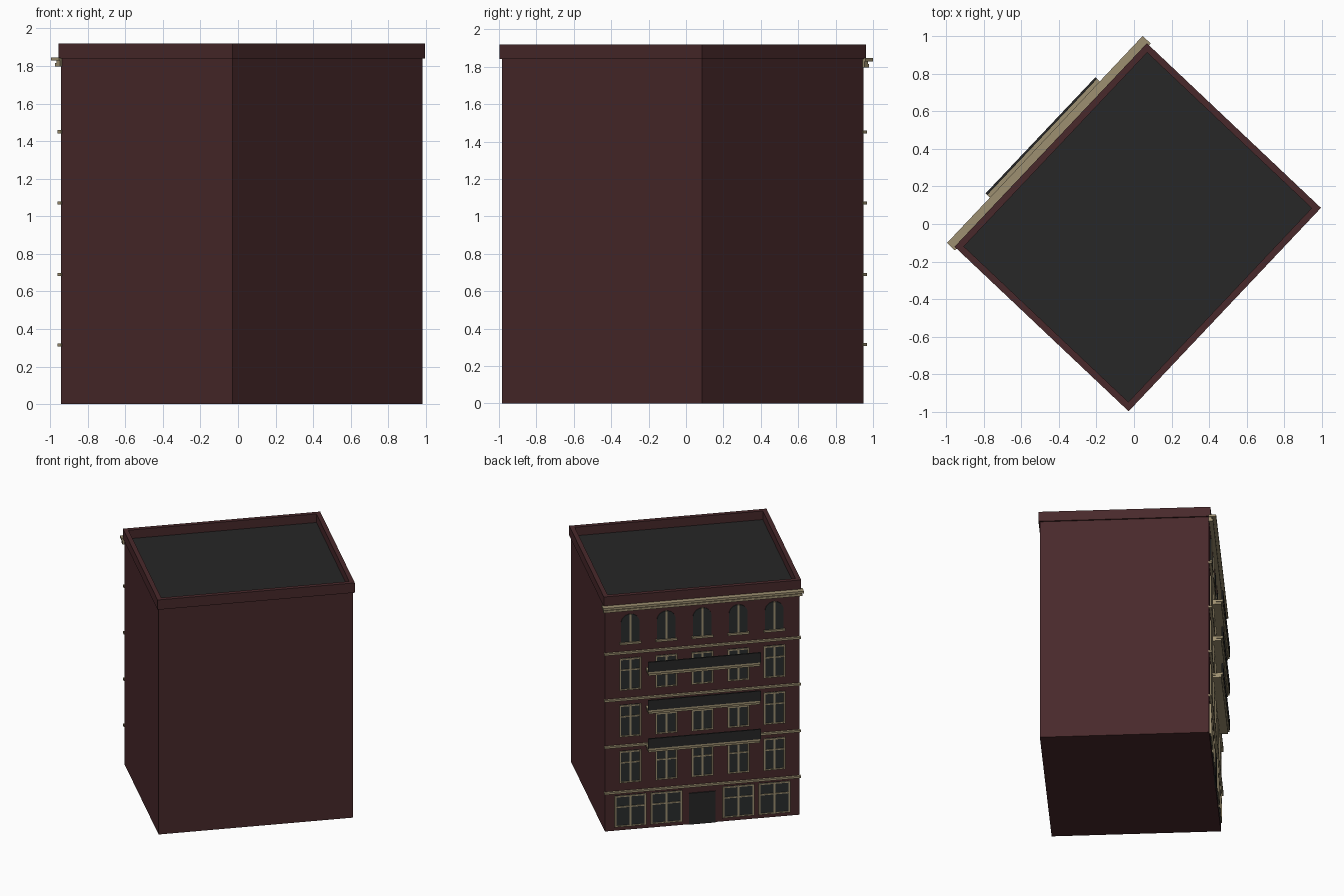
import bpy, bmesh, math
from mathutils import Matrix

if "Cube" in bpy.data.objects:
    bpy.data.objects.remove(bpy.data.objects["Cube"])

# Local frame: street facade faces -y, then the block is turned in plan
W, D, H = 1.47, 1.255, 1.84
PLACE = Matrix.Translation((0.02, -0.0175, 0)) @ Matrix.Rotation(math.radians(226.6), 4, 'Z')
F = -D / 2                                   # facade plane
COLS = [-0.544, -0.272, 0.0, 0.272, 0.544]   # window axes
BELTS = [0.315, 0.69, 1.07, 1.45]            # storey lines


def material(name, rgb):
    m = bpy.data.materials.new(name)
    m.diffuse_color = (*rgb, 1)
    m.use_nodes = True
    m.node_tree.nodes["Principled BSDF"].inputs["Base Color"].default_value = m.diffuse_color
    return m


brick = material("dark_red_brick", (0.066, 0.022, 0.024))
stone = material("tan_stone", (0.34, 0.28, 0.165))
roofing = material("charcoal", (0.02, 0.02, 0.02))
glass = material("dark_glass", (0.024, 0.028, 0.028))


def finish(name, bm, mat):
    bmesh.ops.recalc_face_normals(bm, faces=bm.faces)
    me = bpy.data.meshes.new(name)
    bm.to_mesh(me)
    bm.free()
    me.materials.append(mat)
    ob = bpy.data.objects.new(name, me)
    bpy.context.collection.objects.link(ob)
    ob.matrix_world = PLACE
    return ob


def boxes(name, mat, items):
    """One object from boxes given as (x0, x1, y0, y1, z0, z1)."""
    bm = bmesh.new()
    for x0, x1, y0, y1, z0, z1 in items:
        m = Matrix.Translation(((x0 + x1) / 2, (y0 + y1) / 2, (z0 + z1) / 2))
        m = m @ Matrix.Diagonal((x1 - x0, y1 - y0, z1 - z0, 1))
        bmesh.ops.create_cube(bm, size=1, matrix=m)
    return finish(name, bm, mat)


def on_facade(cx, w, z0, z1, out):
    """Box standing out from the facade."""
    return (cx - w / 2, cx + w / 2, F - out, F + 0.005, z0, z1)


# Main block, parapet and flat roof
boxes("walls", brick, [(-W / 2, W / 2, F, -F, 0, H)])
px, py, t = W / 2 + 0.01, D / 2 + 0.01, 0.035
boxes("parapet", brick, [
    (-px, px, -py, -py + t, H, 1.92), (-px, px, py - t, py, H, 1.92),
    (-px, -px + t, -py + t, py - t, H, 1.92), (px - t, px, -py + t, py - t, H, 1.92)])
boxes("roof", roofing, [(-px + t, px - t, -py + t, py - t, H - 0.005, H + 0.01)])

# Stone storey bands and two-step cornice
boxes("storey_bands", stone, [on_facade(0, W + 0.014, z - 0.008, z + 0.008, 0.02) for z in BELTS])
boxes("cornice", stone, [on_facade(0, W + 0.046, 1.828, 1.846, 0.053),
                         on_facade(0, W + 0.03, 1.815, 1.828, 0.02),
                         on_facade(0, W + 0.03, 1.797, 1.815, 0.03)])

# Rectangular windows: (axis, width, bottom, top)
wins = [(x, 0.152, b + 0.072, b + 0.332) for b in BELTS[:3] for x in COLS]
wins += [(x, 0.226, 0.03, 0.285) for x in COLS if abs(x) > 0.1]
panes, bars, sills = [], [], []
for x, w, z0, z1 in wins:
    panes.append(on_facade(x, w, z0, z1, 0.005))
    for dx in (-w / 2, 0, w / 2):
        bars.append(on_facade(x + dx, 0.012, z0, z1, 0.012))
    for z in (z0 + 0.006, z0 + 0.64 * (z1 - z0), z1 - 0.006):
        bars.append(on_facade(x, w, z - 0.005, z + 0.005, 0.011))
boxes("window_panes", glass, panes)

# Arched top-storey windows
bm = bmesh.new()
r, spring, base = 0.07, 1.69, 1.53
for x in COLS:
    pts = [(x - r, base), (x + r, base)]
    pts += [(x + r * math.cos(math.pi * i / 12), spring + r * math.sin(math.pi * i / 12)) for i in range(13)]
    face = bm.faces.new([bm.verts.new((a, F + 0.002, z)) for a, z in pts])
    ext = bmesh.ops.extrude_face_region(bm, geom=[face])
    for v in ext["geom"]:
        if isinstance(v, bmesh.types.BMVert):
            v.co.y = F - 0.006
    bars.append(on_facade(x, 0.014, base, spring + r, 0.012))
    sills.append(on_facade(x, 0.16, base - 0.012, base + 0.004, 0.018))
finish("arched_panes", bm, glass)
boxes("window_bars", stone, bars)
boxes("window_sills", stone, sills)

# Entrance door
boxes("door", roofing, [on_facade(0, 0.2, 0, 0.255, 0.008)])

# Three long balconies with solid dark railings
slabs, rails = [], []
for z in (0.685, 0.998, 1.31):
    slabs.append(on_facade(0, 0.85, z - 0.018, z, 0.083))
    slabs.append(on_facade(0, 0.84, z - 0.036, z - 0.018, 0.072))
    rails.append((-0.425, 0.425, F - 0.085, F - 0.073, z, z + 0.08))
boxes("balcony_slabs", stone, slabs)
boxes("balcony_railings", roofing, rails)
